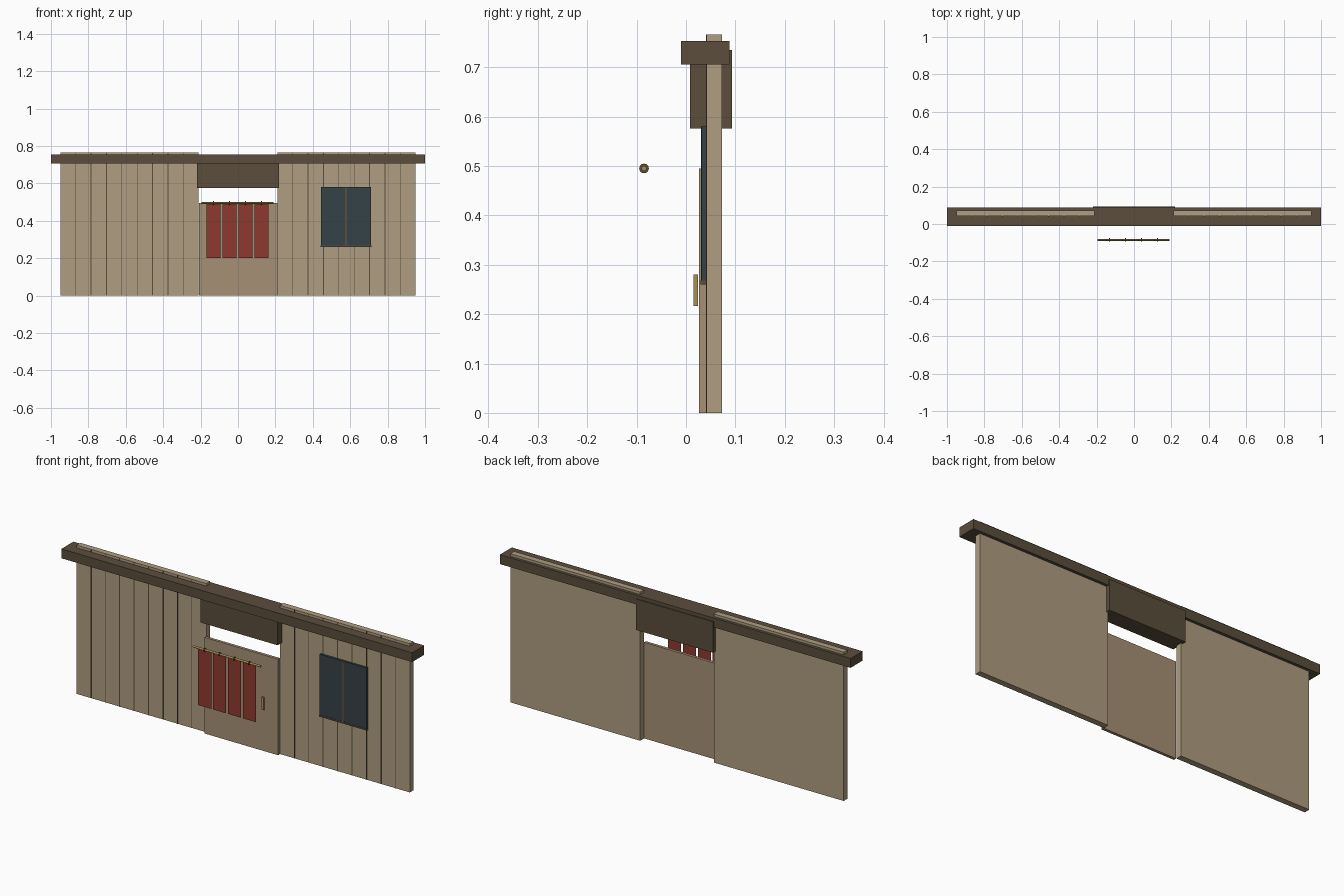
import bpy
import math

if "Cube" in bpy.data.objects:
    bpy.data.objects.remove(bpy.data.objects["Cube"])


def mat(name, rgb):
    m = bpy.data.materials.new(name)
    m.diffuse_color = (*rgb, 1)
    m.use_nodes = True
    m.node_tree.nodes["Principled BSDF"].inputs["Base Color"].default_value = m.diffuse_color
    return m


WOOD = mat("pale_wood", (0.43, 0.34, 0.22))
DOOR = mat("door_wood", (0.38, 0.28, 0.18))
DARK = mat("dark_wood", (0.105, 0.075, 0.045))
GLASS = mat("slate_glass", (0.035, 0.055, 0.065))
RED = mat("red_cloth", (0.27, 0.04, 0.03))
BRASS = mat("bamboo", (0.40, 0.28, 0.08))


def box(name, x, y, z, m):
    """Box from (min, max) ranges on each axis."""
    bpy.ops.mesh.primitive_cube_add(
        size=1, location=[(a + b) / 2 for a, b in (x, y, z)])
    o = bpy.context.object
    o.name = name
    o.scale = [b - a for a, b in (x, y, z)]
    bpy.ops.object.transform_apply(location=False, rotation=False, scale=True)
    o.data.materials.append(m)
    return o


def cyl_x(name, xc, length, r, m, sides=12):
    bpy.ops.mesh.primitive_cylinder_add(
        vertices=sides, radius=r, depth=length,
        location=(xc, -0.085, 0.495), rotation=(0, math.pi / 2, 0))
    o = bpy.context.object
    o.name = name
    o.data.materials.append(m)
    bpy.ops.object.shade_smooth_by_angle()


# Wall panels with thin seams between the planks
for side, label in ((-1, "left"), (1, "right")):
    x = sorted((side * 0.21, side * 0.95))
    box(f"{label}_wall", x, (0.042, 0.073), (0, 0.766), WOOD)
    for i in range(1, 9):
        sx = x[0] + i * 0.74 / 9
        box(f"{label}_plank_seam", (sx - 0.002, sx + 0.002),
            (0.0405, 0.0425), (0, 0.766), DARK)

# Beam and lintel
box("top_beam", (-1, 1), (-0.01, 0.088), (0.705, 0.753), DARK)
box("lintel", (-0.22, 0.22), (0.008, 0.093), (0.576, 0.735), DARK)

# Door and its pull
box("door", (-0.208, 0.21), (0.026, 0.041), (0, 0.495), DOOR)
box("door_handle", (0.123, 0.135), (0.015, 0.024), (0.216, 0.28), BRASS)

# Window
box("window_pane", (0.444, 0.711), (0.031, 0.043), (0.262, 0.581), GLASS)
box("window_mullion", (0.573, 0.582), (0.030, 0.032), (0.268, 0.579), DARK)
box("window_sill", (0.442, 0.713), (0.029, 0.043), (0.260, 0.268), DARK)

# Curtain rod, rings and single-sheet cloth strips
cyl_x("curtain_rod", -0.003, 0.385, 0.005, BRASS)
for i in range(4):
    cx = -0.13 + i * 0.085
    cyl_x("curtain_ring", cx, 0.005, 0.0098, DARK)
    bpy.ops.mesh.primitive_plane_add(
        size=1, location=(cx, -0.085, 0.345), rotation=(math.pi / 2, 0, 0))
    strip = bpy.context.object
    strip.name = "curtain_strip"
    strip.scale = (0.075, 0.29, 1)
    strip.data.materials.append(RED)
